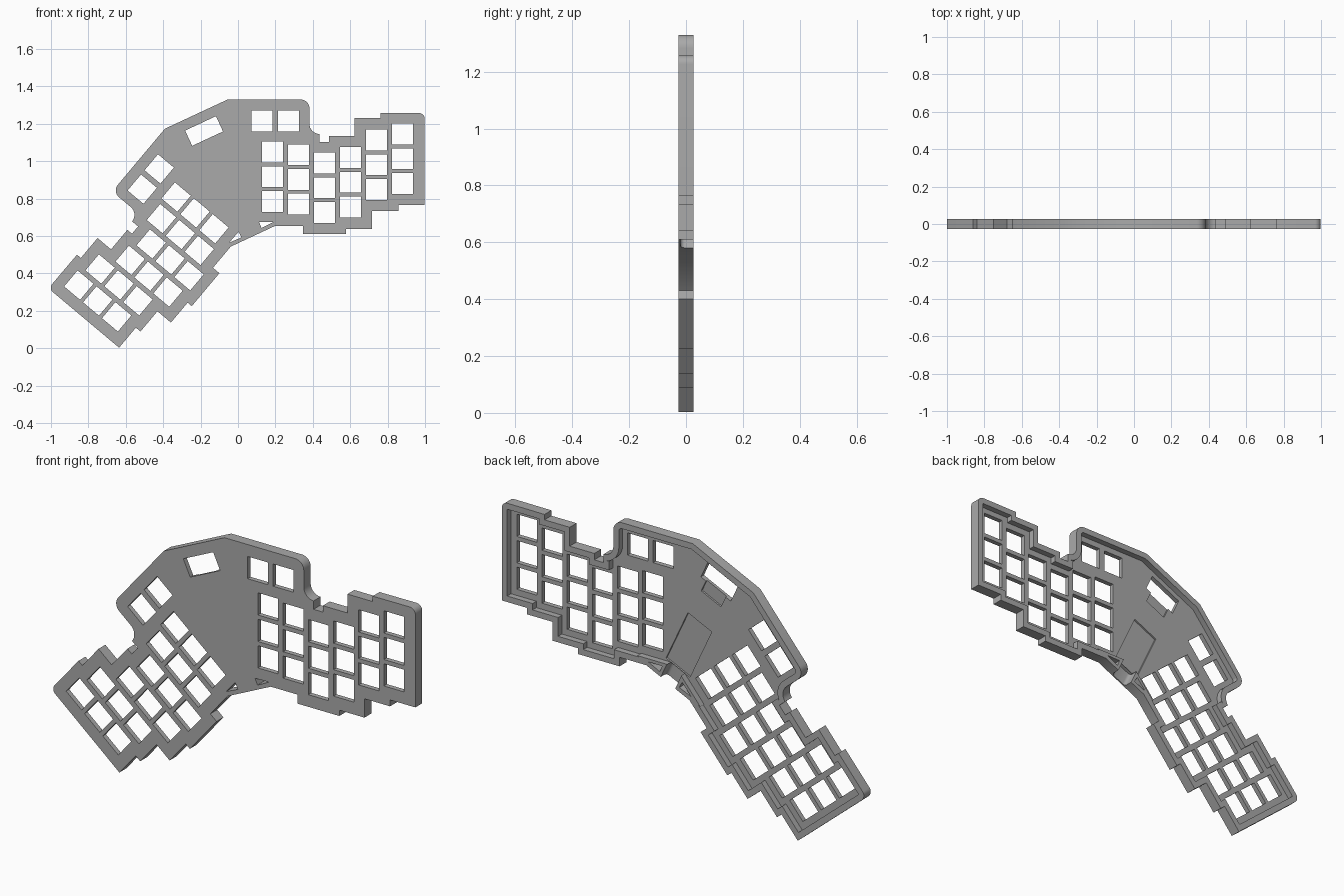
import bpy, bmesh, math
from mathutils import Vector

cube = bpy.data.objects.get("Cube")
if cube:
    bpy.data.objects.remove(cube, do_unlink=True)

FRONT, BACK, FLOOR = -0.027, 0.027, -0.003
WALL = 0.03

# The two halves mirror about a tilted axis through PIVOT
PIVOT = Vector((-0.225, 1.255))
ALONG = Vector((math.cos(math.radians(115)), math.sin(math.radians(115))))
ACROSS = Vector((ALONG.y, -ALONG.x))


def mirror(p):
    v = Vector(p) - PIVOT
    return PIVOT + 2 * v.dot(ALONG) * ALONG - v


def both(poly):
    return [poly, [mirror(p) for p in reversed(poly)]]


def arc(cx, cz, r, start, end, n=8):
    angles = [math.radians(start + (end - start) * i / n) for i in range(n + 1)]
    return [(cx + r * math.cos(a), cz + r * math.sin(a)) for a in angles]


def rect(x, z, w, h):
    return [(x - w / 2, z + h / 2), (x + w / 2, z + h / 2),
            (x + w / 2, z - h / 2), (x - w / 2, z - h / 2)]


def axis_rect(s, w, h):
    """Rectangle centred on the mirror axis, at distance s along it."""
    return [PIVOT + ACROSS * x + ALONG * z for x, z in rect(0, s, w, h)]


def inset(poly, dist):
    """Move every edge of a clockwise outline inwards."""
    result = []
    for i, p in enumerate(poly):
        a = (p - poly[i - 1]).normalized()
        b = (poly[(i + 1) % len(poly)] - p).normalized()
        na, nb = Vector((a.y, -a.x)), Vector((b.y, -b.x))
        result.append(p + (na + nb) * dist / (1 + na.dot(nb)))
    return result


def prisms(name, polys, y0, y1):
    bm = bmesh.new()
    for poly in polys:
        near = [bm.verts.new((p[0], y0, p[1])) for p in poly]
        far = [bm.verts.new((p[0], y1, p[1])) for p in poly]
        bm.faces.new(near)
        bm.faces.new(far[::-1])
        for i in range(len(poly)):
            bm.faces.new((near[i - 1], far[i - 1], far[i], near[i]))
    bmesh.ops.recalc_face_normals(bm, faces=bm.faces)
    mesh = bpy.data.meshes.new(name)
    bm.to_mesh(mesh)
    bm.free()
    ob = bpy.data.objects.new(name, mesh)
    bpy.context.collection.objects.link(ob)
    return ob


def combine(target, tool, operation="DIFFERENCE"):
    tool.hide_render = True
    mod = target.modifiers.new(tool.name, "BOOLEAN")
    mod.operation, mod.solver, mod.object = operation, "EXACT", tool
    bpy.context.view_layer.objects.active = target
    bpy.ops.object.modifier_apply(modifier=mod.name)
    bpy.data.objects.remove(tool, do_unlink=True)


# Stepped outline of one half, clockwise from the top
half = [(-0.056, 1.33)]
half += arc(0.335, 1.283, 0.047, 90, 0)
half += arc(0.436, 1.2, 0.054, 180, 270)
half += [(0.436, 1.104), (0.487, 1.104), (0.487, 1.136), (0.623, 1.136),
         (0.623, 1.23), (0.762, 1.23), (0.762, 1.257)]
half += arc(0.967, 1.227, 0.031, 90, 0)
half += [(0.998, 0.765), (0.858, 0.765), (0.858, 0.733), (0.717, 0.733),
         (0.717, 0.639), (0.578, 0.639), (0.578, 0.61), (0.348, 0.61),
         (0.348, 0.655), (0.2, 0.655)]
outline = [Vector(p) for p in half] + [mirror(p) for p in reversed(half)]

# Tray: solid slab hollowed from the back
case = prisms("keyboard_case", [outline], FRONT, BACK)
combine(case, prisms("cavity", [inset(outline, WALL)], FLOOR, 0.1))

# Corner gussets beside the cable channel
gusset = [(0.085, 0.69), (0.25, 0.69), (0.2, 0.66), (0.1, 0.622)]
combine(case, prisms("gussets", both(gusset), -0.015, BACK), "UNION")

# Key openings, display window and small triangular openings
holes = [axis_rect(-0.103, 0.182, 0.09)]
columns = [0.917, 0.903, 0.858, 0.888, 0.981, 1.013]
for i, mid in enumerate(columns):
    for row in (-1, 0, 1):
        holes += both(rect(0.185 + 0.139 * i, mid + 0.132 * row, 0.112, 0.111))
for x in (0.128, 0.269):
    holes += both(rect(x, 1.215, 0.112, 0.111))
holes += both([(0.113, 0.674), (0.19, 0.675), (0.126, 0.643)])
combine(case, prisms("openings", holes, -0.1, 0.1))

# Shallow pockets behind the display and for the circuit board
pockets = [axis_rect(-0.17, 0.12, 0.08), axis_rect(-0.5, 0.145, 0.285)]
combine(case, prisms("pockets", pockets, FLOOR - 0.009, 0.1))

# Cable channel through the lower wall, with rounded bottom edges
channel = prisms("cable_channel", [axis_rect(-0.7, 0.088, 0.11)], -0.02, 0.1)
bm = bmesh.new()
bm.from_mesh(channel.data)
edges = [e for e in bm.edges
         if all(v.co.y < 0 for v in e.verts)
         and abs((e.verts[1].co - e.verts[0].co).normalized().dot(
             Vector((ALONG.x, 0, ALONG.y)))) > 0.9]
bmesh.ops.bevel(bm, geom=edges, offset=0.016, segments=5, profile=0.5,
                affect="EDGES")
bm.to_mesh(channel.data)
bm.free()
combine(case, channel)

# Grey plastic
grey = bpy.data.materials.new("grey_plastic")
grey.use_nodes = True
grey.diffuse_color = (0.4, 0.4, 0.4, 1)
grey.node_tree.nodes["Principled BSDF"].inputs["Base Color"].default_value = (0.4, 0.4, 0.4, 1)
case.data.materials.clear()
case.data.materials.append(grey)
for face in case.data.polygons:
    face.material_index = 0

bpy.ops.object.select_all(action="DESELECT")
case.select_set(True)
bpy.context.view_layer.objects.active = case
bpy.ops.object.shade_smooth_by_angle(angle=math.radians(30))
